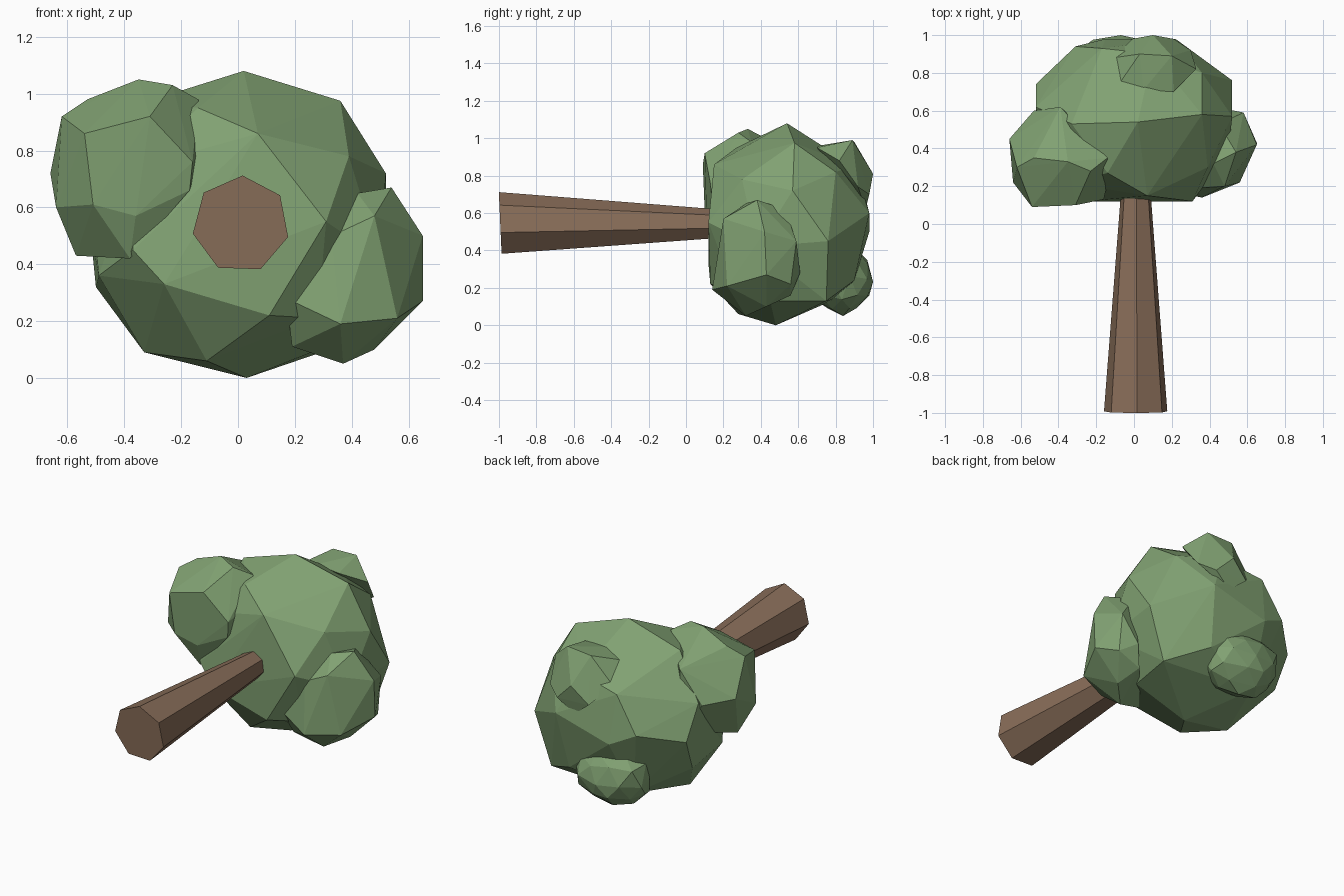
import bpy
import bmesh
import math
import random
from mathutils import Vector

cube = bpy.data.objects.get("Cube")
if cube:
    bpy.data.objects.remove(cube, do_unlink=True)


def make_material(name, rgb):
    mat = bpy.data.materials.new(name)
    mat.use_nodes = True
    mat.diffuse_color = (*rgb, 1)
    mat.node_tree.nodes["Principled BSDF"].inputs["Base Color"].default_value = (*rgb, 1)
    return mat


LEAF = make_material("leaf green", (0.22, 0.36, 0.17))
BARK = make_material("bark brown", (0.25, 0.155, 0.10))


def add_object(name, bm, mat):
    bmesh.ops.recalc_face_normals(bm, faces=bm.faces)
    mesh = bpy.data.meshes.new(name)
    bm.to_mesh(mesh)
    bm.free()
    mesh.materials.append(mat)
    obj = bpy.data.objects.new(name, mesh)
    bpy.context.collection.objects.link(obj)
    return obj


def faceted_hull(name, corners):
    """Large flat facets wrapped around a few corner points."""
    bm = bmesh.new()
    for corner in corners:
        bm.verts.new(corner)
    bmesh.ops.convex_hull(bm, input=bm.verts)
    bmesh.ops.delete(bm, geom=[v for v in bm.verts if not v.link_faces], context="VERTS")
    return add_object(name, bm, LEAF)


def leaf_clump(name, low, high, seed, jitter=0.08):
    """Faceted, irregular ball that fills the box from low to high."""
    rng = random.Random(seed)
    low, high = Vector(low), Vector(high)
    bm = bmesh.new()
    bmesh.ops.create_icosphere(bm, subdivisions=2, radius=1)
    for v in bm.verts:
        v.co += Vector([rng.uniform(-jitter, jitter) for _ in range(3)])
    for axis in range(3):
        values = [v.co[axis] for v in bm.verts]
        lo, hi = min(values), max(values)
        for v in bm.verts:
            t = (v.co[axis] - lo) / (hi - lo)
            v.co[axis] = low[axis] + (high[axis] - low[axis]) * t
    return add_object(name, bm, LEAF)


# Crown: top, front, underside, sides, then back
faceted_hull("crown", [
    (.02, .54, 1.08), (.36, .58, .975), (-.14, .27, .95), (-.33, .53, .97),
    (.07, .15, .86), (.39, .30, .78), (-.36, .22, .74),
    (-.37, .15, .45), (.31, .12, .55), (-.26, .12, .33), (.11, .13, .22),
    (-.11, .28, .06), (.28, .25, .21), (.03, .48, 0), (-.33, .43, .09),
    (.36, .45, .13), (.41, .75, .13), (-.49, .34, .36), (-.50, .65, .32),
    (.50, .38, .42), (.52, .57, .72), (.52, .76, .45), (-.52, .62, .72),
    (-.52, .74, .52), (.36, .80, .82), (-.17, .93, .80), (-.31, .94, .58),
    (.10, .90, .85), (.22, .98, .60), (-.15, .98, .50), (.18, .90, .24),
    (-.20, .80, .14),
])

# Two big clumps near the front
faceted_hull("upper_front_clump", [
    (-.54, .09, .86), (-.31, .10, .92), (-.16, .13, .76), (-.51, .10, .61),
    (-.36, .11, .57), (-.17, .14, .66), (-.66, .45, .72), (-.64, .22, .60),
    (-.62, .30, .92), (-.53, .35, .98), (-.35, .33, 1.05), (-.23, .28, 1.03),
    (-.11, .35, .85), (-.14, .35, .98), (-.57, .30, .43), (-.38, .17, .42),
    (-.39, .62, .90), (-.53, .60, .70), (-.40, .60, .50),
])
faceted_hull("lower_front_clump", [
    (.65, .43, .27), (.65, .42, .50), (.54, .38, .67), (.42, .32, .65),
    (.33, .19, .50), (.48, .20, .57), (.36, .14, .19), (.56, .22, .21),
    (.17, .18, .28), (.19, .28, .11), (.37, .32, .05), (.48, .43, .10),
    (.58, .56, .22), (.58, .59, .45), (.48, .61, .28), (.45, .53, .62),
    (.43, .56, .16),
])

# Two smaller clumps at the back
faceted_hull("upper_back_clump", [
    (-.08, .74, .92), (-.11, .88, .82), (.05, .71, .96), (.21, .70, .95),
    (.20, .89, .99), (.03, .90, .98), (.33, .82, .88), (.30, .92, .74),
    (.10, 1, .81), (-.01, .98, .71), (.21, .98, .70), (.10, .96, .62),
])
leaf_clump("lower_back_clump", (-.31, .65, .05), (.16, 1, .45), 6)

# Seven-sided tapered trunk lying along y, its cut end slightly slanted
SIDES = 7
bm = bmesh.new()
rings = []
for y, radius, slant in ((-0.993, 0.172, 0.045), (0.3, 0.07, 0)):
    ring = []
    for i in range(SIDES):
        a = math.radians(88) + math.tau * i / SIDES
        rise = radius * math.sin(a)
        ring.append(bm.verts.new((0.01 + radius * math.cos(a), y - slant * rise,
                                  0.54 + rise)))
    bm.faces.new(ring)
    rings.append(ring)
for i in range(SIDES):
    j = (i + 1) % SIDES
    bm.faces.new((rings[0][i], rings[0][j], rings[1][j], rings[1][i]))
add_object("trunk", bm, BARK)
